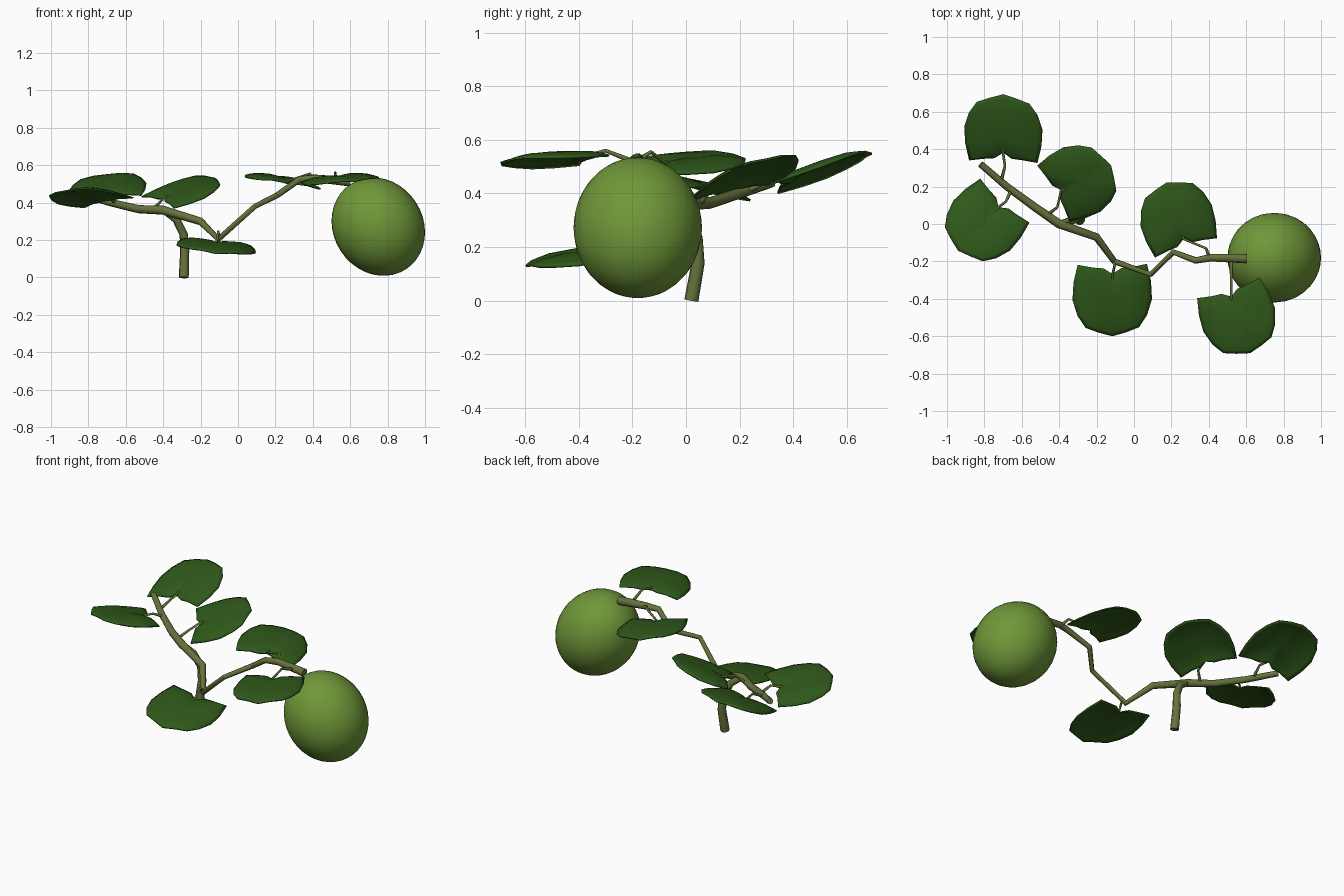
import bpy, bmesh, math
from mathutils import Vector, Matrix

if "Cube" in bpy.data.objects:
    bpy.data.objects.remove(bpy.data.objects["Cube"])


def material(name, rgb):
    m = bpy.data.materials.new(name)
    m.diffuse_color = (*rgb, 1)
    m.use_nodes = True
    m.node_tree.nodes["Principled BSDF"].inputs["Base Color"].default_value = m.diffuse_color
    return m


LEAF = material("leaf_green", (0.028, 0.098, 0.01))
FRUIT = material("fruit_green", (0.16, 0.31, 0.04))
VINE = material("vine_green", (0.13, 0.17, 0.045))


def tube(name, pts, radii):
    """Tapered tube through the points."""
    cu = bpy.data.curves.new(name, 'CURVE')
    cu.dimensions = '3D'
    cu.bevel_depth = 1.0
    cu.bevel_resolution = 2
    cu.use_fill_caps = True
    sp = cu.splines.new('POLY')
    sp.points.add(len(pts) - 1)
    for p, co, r in zip(sp.points, pts, radii):
        p.co = (*co, 1)
        p.radius = r
    ob = bpy.data.objects.new(name, cu)
    bpy.context.collection.objects.link(ob)
    cu.materials.append(VINE)
    bpy.ops.object.select_all(action='DESELECT')
    ob.select_set(True)
    bpy.context.view_layer.objects.active = ob
    bpy.ops.object.convert(target='MESH')
    bpy.ops.object.shade_smooth_by_angle(angle=math.radians(50))


# right half of the leaf outline, from base notch to tip
HALF = [(0, 0), (0.045, -0.03), (0.10, -0.035), (0.175, -0.05), (0.195, 0.04),
        (0.2, 0.13), (0.175, 0.21), (0.135, 0.27), (0.07, 0.295), (0, 0.315)]
OUTLINE = HALF + [(-x, y) for x, y in HALF[-2:0:-1]]
MID = 0.13


def leaf(name, base, tip, roll):
    """Rounded leaf with creased midrib and drooping rim."""
    base, tip = Vector(base), Vector(tip)
    y = (tip - base).normalized()
    x = Vector((y.y, -y.x, 0)).normalized() + Vector((0, 0, roll))
    x = (x - y * x.dot(y)).normalized()
    z = x.cross(y)
    s = (tip - base).length / 0.315
    bm = bmesh.new()

    def vert(px, py, f):
        a = abs(px)
        h = 0.16 * a * (1 - a / 0.17) - 0.022 * f ** 3
        return bm.verts.new(base + s * (x * px + y * py) + z * (h + 0.01))

    centre = vert(0, MID, 0)
    rings = [[vert(px * f, MID + (py - MID) * f, f) for px, py in OUTLINE]
             for f in (0.35, 0.7, 0.9, 1.0)]
    n = len(OUTLINE)
    for i in range(n):
        j = (i + 1) % n
        bm.faces.new((centre, rings[0][i], rings[0][j]))
        for a, b in zip(rings, rings[1:]):
            bm.faces.new((a[i], b[i], b[j], a[j]))
    bmesh.ops.recalc_face_normals(bm, faces=bm.faces)
    me = bpy.data.meshes.new(name)
    for f in bm.faces:
        f.smooth = True
    bm.to_mesh(me)
    bm.free()
    me.materials.append(LEAF)
    ob = bpy.data.objects.new(name, me)
    bpy.context.collection.objects.link(ob)
    mod = ob.modifiers.new("thickness", 'SOLIDIFY')
    mod.thickness = 0.008
    mod.offset = 0


# main vine, from the left tip to the fruit stalk
tube("main_vine",
     [(-0.82, 0.32, 0.44), (-0.68, 0.20, 0.40), (-0.53, 0.09, 0.365),
      (-0.40, 0.0, 0.36), (-0.20, -0.07, 0.30), (-0.105, -0.20, 0.205),
      (0.09, -0.27, 0.38), (0.21, -0.15, 0.44), (0.33, -0.195, 0.525),
      (0.41, -0.18, 0.53), (0.60, -0.185, 0.512)],
     [0.018, 0.02, 0.022, 0.024, 0.021, 0.017, 0.014, 0.016, 0.018, 0.021, 0.026])

# root stub standing on the ground
tube("root_stub",
     [(-0.29, 0.02, 0.0), (-0.285, 0.045, 0.14), (-0.29, 0.04, 0.23),
      (-0.33, 0.02, 0.31), (-0.39, 0.0, 0.355)],
     [0.027, 0.025, 0.023, 0.022, 0.02])

# leaves: base, tip, sideways slope, point on the vine, bend of the stalk
LEAVES = [
    ((-0.70, 0.38, 0.45), (-0.70, 0.69, 0.56), 0.12, (-0.71, 0.23, 0.41), (-0.69, 0.31, 0.45)),
    ((-0.725, 0.09, 0.42), (-0.94, -0.14, 0.47), -0.15, (-0.655, 0.185, 0.395), (-0.685, 0.12, 0.43)),
    ((-0.39, 0.18, 0.43), (-0.125, 0.31, 0.54), -0.2, (-0.46, 0.05, 0.36), (-0.41, 0.09, 0.41)),
    ((-0.115, -0.27, 0.19), (-0.115, -0.60, 0.14), 0.1, (-0.105, -0.20, 0.205), (-0.105, -0.23, 0.245)),
    ((0.265, -0.08, 0.515), (0.175, 0.22, 0.54), -0.15, (0.40, -0.17, 0.53), (0.385, -0.13, 0.555)),
    ((0.52, -0.39, 0.535), (0.62, -0.69, 0.525), -0.1, (0.52, -0.20, 0.52), (0.52, -0.30, 0.56)),
]
for k, (b, t, roll, root, bend) in enumerate(LEAVES, 1):
    leaf(f"leaf_{k}", b, t, roll)
    tip_in = Vector(b).lerp(Vector(t), 0.08)
    tube(f"leaf_stalk_{k}", [root, bend, b, tip_in], [0.01, 0.007, 0.007, 0.005])

# fruit: tilted ellipsoid hanging from the stalk
bpy.ops.mesh.primitive_uv_sphere_add(segments=32, ring_count=20, radius=1,
                                     location=(0.75, -0.18, 0.272))
fruit = bpy.context.object
fruit.name = "fruit"
fruit.scale = (0.24, 0.24, 0.272)
fruit.rotation_euler = (0, math.radians(-33), 0)
fruit.data.materials.append(FRUIT)
bpy.ops.object.shade_smooth()
